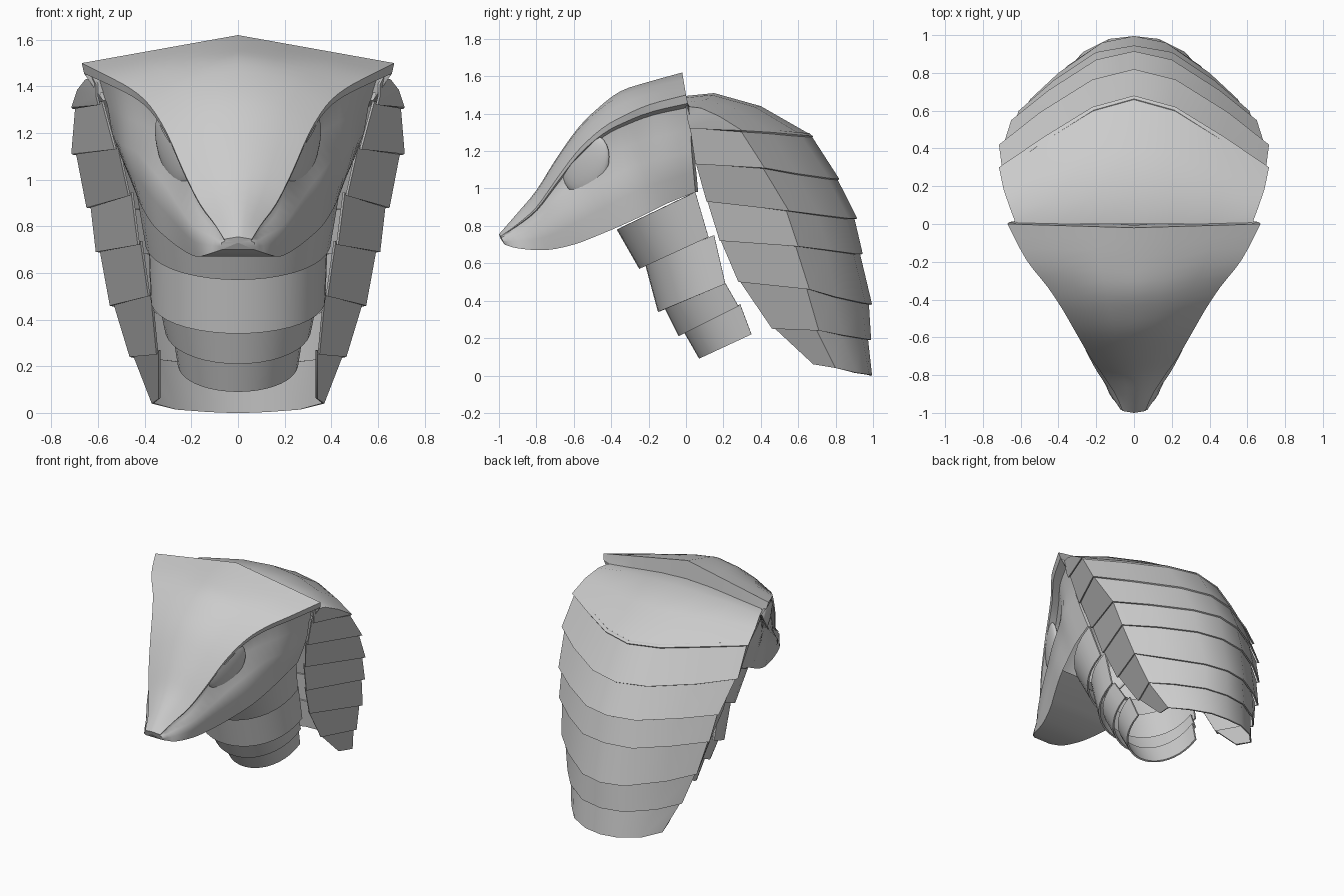
import bpy, bmesh, math
from mathutils import Vector as V, Matrix, Euler

if "Cube" in bpy.data.objects:
    bpy.data.objects.remove(bpy.data.objects["Cube"])


def spline(pts, n):
    """Smooth resampling that passes through every point."""
    pts = [V(p) for p in pts]
    ext = [2 * pts[0] - pts[1]] + pts + [2 * pts[-1] - pts[-2]]
    out = []
    for i in range(len(pts) - 1):
        a, b, c, d = ext[i:i + 4]
        for k in range(n):
            t = k / n
            out.append(0.5 * (2 * b + (c - a) * t + (2 * a - 5 * b + 4 * c - d) * t * t
                              + (3 * b - a - 3 * c + d) * t ** 3))
    return out + [pts[-1]]


def finish(name, bm, thick=0.0, angle=35):
    """Turn a bmesh into a named, optionally thickened, smooth-shaded object."""
    me = bpy.data.meshes.new(name)
    bm.to_mesh(me)
    bm.free()
    ob = bpy.data.objects.new(name, me)
    bpy.context.collection.objects.link(ob)
    bpy.ops.object.select_all(action='DESELECT')
    ob.select_set(True)
    bpy.context.view_layer.objects.active = ob
    if thick:
        m = ob.modifiers.new("thickness", 'SOLIDIFY')
        m.thickness = thick
        m.offset = -1
        bpy.ops.object.modifier_apply(modifier=m.name)
    bpy.ops.object.shade_smooth_by_angle(angle=math.radians(angle))


def loft(name, halves, thick=0.0, angle=35):
    """Skin a list of half sections (centre line outward), mirrored in x."""
    bm = bmesh.new()
    rows = []
    for h in halves:
        full = [V((-p[0], p[1], p[2])) for p in reversed(h[1:])] + [V(p) for p in h]
        rows.append([bm.verts.new(p) for p in full])
    for r, s in zip(rows, rows[1:]):
        for j in range(len(r) - 1):
            bm.faces.new((r[j], r[j + 1], s[j + 1], s[j]))
    bmesh.ops.remove_doubles(bm, verts=bm.verts, dist=0.0005)
    bmesh.ops.recalc_face_normals(bm, faces=bm.faces)
    finish(name, bm, thick, angle)


# Head: lines running from nose to back (crown, brow, cheek, jaw)
crown = [(0, -1, .755), (0, -.9, .87), (0, -.8, .99), (0, -.7, 1.15), (0, -.58, 1.32),
         (0, -.47, 1.43), (0, -.35, 1.52), (0, -.2, 1.57), (0, -.02, 1.62)]
brow = [(.06, -.99, .745), (.10, -.9, .81), (.165, -.8, .90), (.235, -.7, 1.04), (.305, -.58, 1.20),
        (.38, -.45, 1.32), (.46, -.33, 1.39), (.57, -.19, 1.45), (.67, 0, 1.5)]
cheek = [(.07, -.985, .73), (.12, -.89, .76), (.19, -.79, .80), (.25, -.68, .88), (.31, -.55, .97),
         (.375, -.42, 1.05), (.435, -.28, 1.12), (.50, -.15, 1.15), (.54, .03, 1.2)]
jaw = [(.07, -.97, .70), (.13, -.9, .68), (.18, -.75, .67), (.24, -.6, .70), (.30, -.48, .745),
       (.36, -.35, .80), (.40, -.22, .86), (.43, -.1, .92), (.45, .05, .98)]
n = 3
head = []
lines = [spline(l, n) for l in (crown, brow, cheek, jaw)]
for i, (t, b, c, j) in enumerate(zip(*lines)):
    f = i / (len(lines[0]) - 1)
    lift = V((0, 0, .03 * math.sin(math.pi * f)))
    socket = .045 * math.exp(-((f - .54) / .17) ** 2)
    lip = b + V((-.01 * f, .01 * f, -.045 * f))
    under = b + V((-.07 * f - socket * .4, .02 * f, -.065 * f))
    head.append([t, t.lerp(b, .33) + lift, t.lerp(b, .67) + lift, b, lip, under,
                 under.lerp(c, .5) + V((-.01 - socket, 0, 0)), c,
                 c.lerp(j, .5) + V((.004, 0, 0)), j])
tip = [V((0, -.99, .73))] * len(head[0])
rim = [V((p.x * .88, p.y + .015, p.z - .16 * max(0, (p.z - 1.1) / .5))) for p in head[-1]]
loft("head", [tip] + head + [rim], angle=55)

# Underside of the snout
chin = [[V((0, h[-1].y, h[-1].z)), h[-1]] for h in head[:17]]
loft("chin", [[V((0, -.99, .73))] * 2] + chin)

# Eyes, set in the sockets and trimmed along the brow
for s, side in ((1, "right"), (-1, "left")):
    rot = Euler((math.radians(-33), math.radians(s * 8), math.radians(-s * 26)))
    bm = bmesh.new()
    bmesh.ops.create_uvsphere(bm, u_segments=24, v_segments=14, radius=1,
                              matrix=Matrix.LocRotScale(V((s * .28, -.535, 1.13)), rot,
                                                        V((.032, .125, .175))))
    bmesh.ops.bisect_plane(bm, geom=bm.verts[:] + bm.edges[:] + bm.faces[:],
                           plane_co=(0, -.58, 1.165), plane_no=(0, -1, 1), clear_outer=True)
    finish("eye_" + side, bm, angle=60)

# Throat bands: U-shaped hoops (width, front y z, back y z) for upper and lower edge
throat = [((.44, -.37, .78, .05, .98), (.40, -.25, .57, .12, .74)),
          ((.385, -.22, .60, .15, .75), (.375, -.15, .34, .21, .49)),
          ((.345, -.12, .37, .20, .51), (.315, -.04, .21, .28, .37)),
          ((.285, -.01, .23, .29, .38), (.26, .07, .09, .35, .22))]


def hoop(w, yf, zf, yb, zb):
    pts = []
    for k in range(11):
        a = k / 10 * math.pi / 2
        u = 1 - math.cos(a) ** .9
        pts.append(V((w * math.sin(a), yf + (yb - yf) * u, zf + (zb - zf) * u)))
    return pts


for i, (top, bot) in enumerate(throat):
    loft(f"throat_band_{i + 1}", [hoop(*top), hoop(*bot)], thick=.012)

# Back shell: lower rim of every band (spine, shoulder, corner, front edge)
rims = [[(0, .68, 1.28), (.22, .62, 1.285), (.48, .46, 1.30), (.715, .30, 1.31), (.60, .02, 1.32)],
        [(0, .82, 1.05), (.22, .765, 1.055), (.5, .59, 1.08), (.715, .42, 1.11), (.53, .05, 1.13)],
        [(0, .915, .84), (.2, .87, .84), (.45, .71, .86), (.65, .55, .88), (.47, .11, .93)],
        [(0, .945, .65), (.2, .91, .65), (.42, .765, .67), (.61, .60, .69), (.43, .18, .72)],
        [(0, .995, .38), (.17, .96, .385), (.4, .80, .42), (.55, .66, .46), (.385, .28, .50)],
        [(0, .99, .19), (.17, .96, .195), (.35, .84, .215), (.465, .71, .24), (.35, .46, .25)],
        [(0, .995, .0), (.13, .98, .005), (.27, .91, .015), (.37, .80, .04), (.34, .68, .06)]]
cap = [[(0, 0, 1.495), (.2, 0, 1.485), (.42, 0, 1.46), (.625, 0, 1.44), (.61, 0, 1.41)],
       [(0, .15, 1.51), (.21, .14, 1.50), (.44, .11, 1.475), (.655, .08, 1.43), (.61, .005, 1.39)],
       [(0, .4, 1.44), (.22, .37, 1.435), (.46, .28, 1.42), (.69, .18, 1.385), (.61, .01, 1.36)]]


def tuck(r):
    """Upper edge of the next band, hidden just under the rim above."""
    return [(x * .975, y - .018 if i < 4 else y, z + .015) for i, (x, y, z) in enumerate(r)]


loft("shell_band_1", cap + rims[:1], thick=.01, angle=50)
for i in range(1, 7):
    loft(f"shell_band_{i + 1}", [tuck(rims[i - 1]), rims[i]], thick=.01, angle=50)
